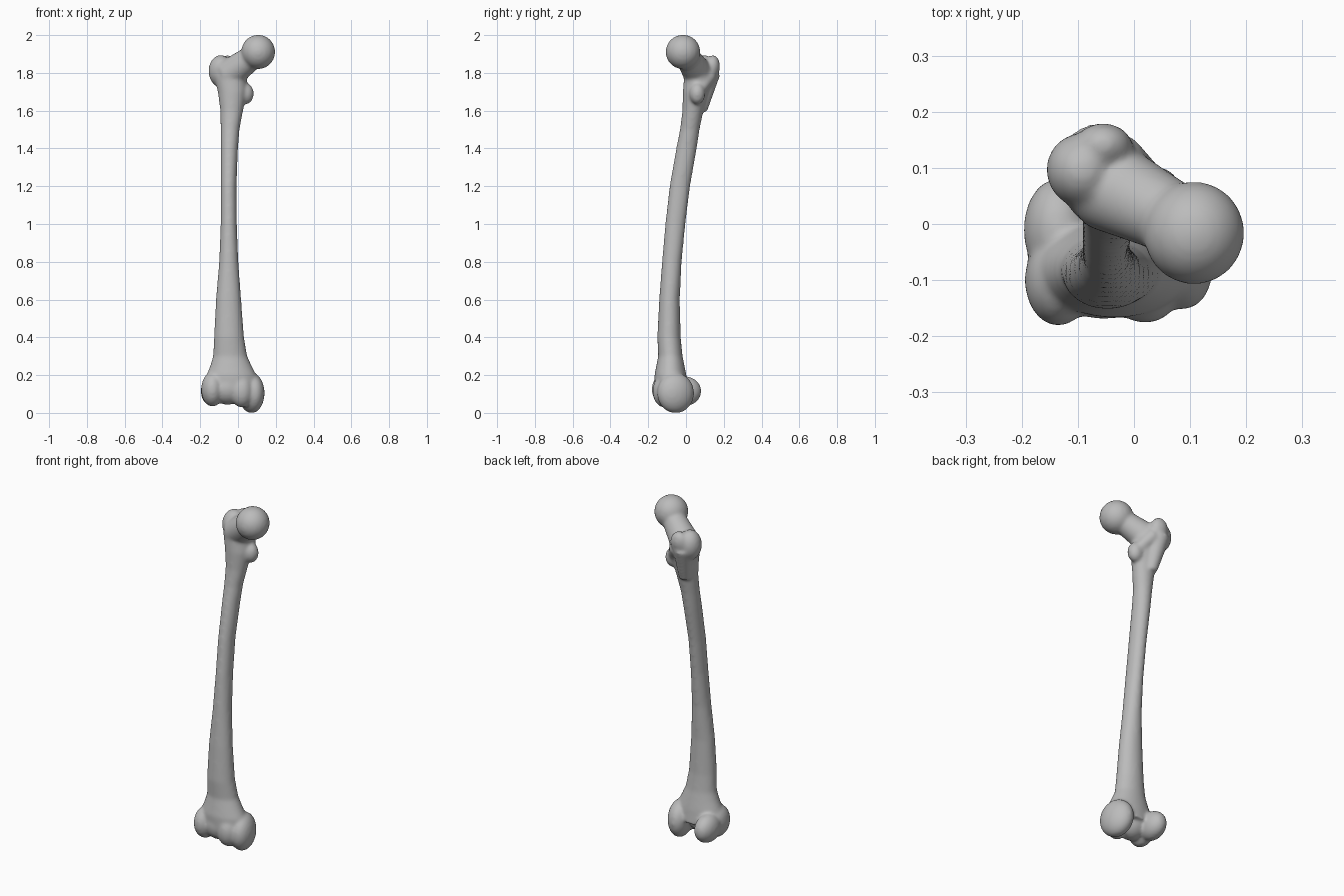
import bpy, bmesh, math
from mathutils import Vector, Matrix

cube = bpy.data.objects.get("Cube")
if cube:
    bpy.data.objects.remove(cube, do_unlink=True)

bone = bpy.data.materials.new("bone grey")
bone.use_nodes = True
grey = (0.5, 0.5, 0.5, 1)
bone.diffuse_color = grey
bone.node_tree.nodes["Principled BSDF"].inputs["Base Color"].default_value = grey

bm = bmesh.new()


def blob(center, radii, turn=0, tilt=0):
    """Ellipsoid turned about z and tilted about x, in degrees."""
    m = (Matrix.Translation(center) @ Matrix.Rotation(math.radians(turn), 4, 'Z')
         @ Matrix.Rotation(math.radians(tilt), 4, 'X') @ Matrix.Diagonal((*radii, 1)))
    bmesh.ops.create_uvsphere(bm, u_segments=32, v_segments=20, radius=1, matrix=m)


def link(a, b, ra, rb):
    """Tapered round strut from a to b."""
    a, b = Vector(a), Vector(b)
    d = b - a
    m = Matrix.Translation((a + b) / 2) @ d.to_track_quat('Z', 'Y').to_matrix().to_4x4()
    bmesh.ops.create_cone(bm, cap_ends=True, segments=32, radius1=ra, radius2=rb,
                          depth=d.length, matrix=m)


def loft(stations, sides=32):
    """Stacked oval rings: z, x min, x max, y min, y max."""
    rings = []
    for z, x0, x1, y0, y1 in stations:
        ring = []
        for i in range(sides):
            a = math.tau * i / sides
            ring.append(bm.verts.new(((x0 + x1) / 2 + (x1 - x0) / 2 * math.cos(a),
                                      (y0 + y1) / 2 + (y1 - y0) / 2 * math.sin(a), z)))
        rings.append(ring)
    for low, high in zip(rings, rings[1:]):
        for i in range(sides):
            j = (i + 1) % sides
            bm.faces.new((low[i], low[j], high[j], high[i]))
    bm.faces.new(rings[0][::-1])
    bm.faces.new(rings[-1])


# Bowed shaft, flaring at both ends
loft([(0.12, -0.17, 0.11, -0.165, 0.01),
      (0.20, -0.165, 0.095, -0.165, 0.0),
      (0.25, -0.145, 0.07, -0.155, -0.01),
      (0.30, -0.13, 0.047, -0.145, -0.02),
      (0.40, -0.125, 0.03, -0.15, -0.03),
      (0.60, -0.115, 0.015, -0.14, -0.035),
      (0.80, -0.098, 0.0, -0.125, -0.025),
      (1.00, -0.09, -0.008, -0.108, -0.005),
      (1.20, -0.09, -0.01, -0.085, 0.02),
      (1.40, -0.09, -0.002, -0.05, 0.055),
      (1.50, -0.09, 0.006, -0.03, 0.07),
      (1.60, -0.092, 0.025, -0.017, 0.09),
      (1.70, -0.105, 0.045, -0.015, 0.115),
      (1.78, -0.125, 0.045, -0.008, 0.14),
      (1.83, -0.125, 0.02, 0.01, 0.14)])

# Ball head and neck
blob((0.107, -0.016, 1.911), (0.088, 0.09, 0.089))
link((-0.05, 0.07, 1.79), (0.09, 0.0, 1.895), 0.08, 0.06)

# Greater trochanter with its rear crest
blob((-0.092, 0.095, 1.81), (0.062, 0.065, 0.083), 20)
blob((-0.055, 0.135, 1.825), (0.052, 0.042, 0.068), 0, -10)
link((-0.07, 0.125, 1.80), (-0.05, 0.08, 1.60), 0.055, 0.03)

# Lesser trochanter and the ridge leading to it
blob((0.04, 0.06, 1.69), (0.042, 0.04, 0.055))
link((-0.03, 0.125, 1.79), (0.035, 0.065, 1.70), 0.04, 0.03)

# Inner condyle
blob((0.072, -0.055, 0.105), (0.064, 0.098, 0.105), 15)
blob((0.02, -0.115, 0.115), (0.06, 0.06, 0.085))

# Outer condyle
blob((-0.135, -0.01, 0.115), (0.06, 0.09, 0.078))
blob((-0.135, -0.10, 0.125), (0.058, 0.08, 0.09))

# Shallow kneecap groove bridge
blob((-0.055, -0.09, 0.13), (0.09, 0.078, 0.085))

mesh = bpy.data.meshes.new("thigh_bone")
bmesh.ops.recalc_face_normals(bm, faces=bm.faces)
bm.to_mesh(mesh)
bm.free()
mesh.materials.append(bone)
obj = bpy.data.objects.new("thigh_bone", mesh)
bpy.context.collection.objects.link(obj)

# Fuse the parts into one soft surface
fuse = obj.modifiers.new("fuse", 'REMESH')
fuse.mode = 'VOXEL'
fuse.voxel_size = 0.008
fuse.use_smooth_shade = True
soften = obj.modifiers.new("soften", 'SMOOTH')
soften.factor = 0.5
soften.iterations = 14
regain = obj.modifiers.new("regain", 'DISPLACE')
regain.mid_level = 0
regain.strength = 0.002
